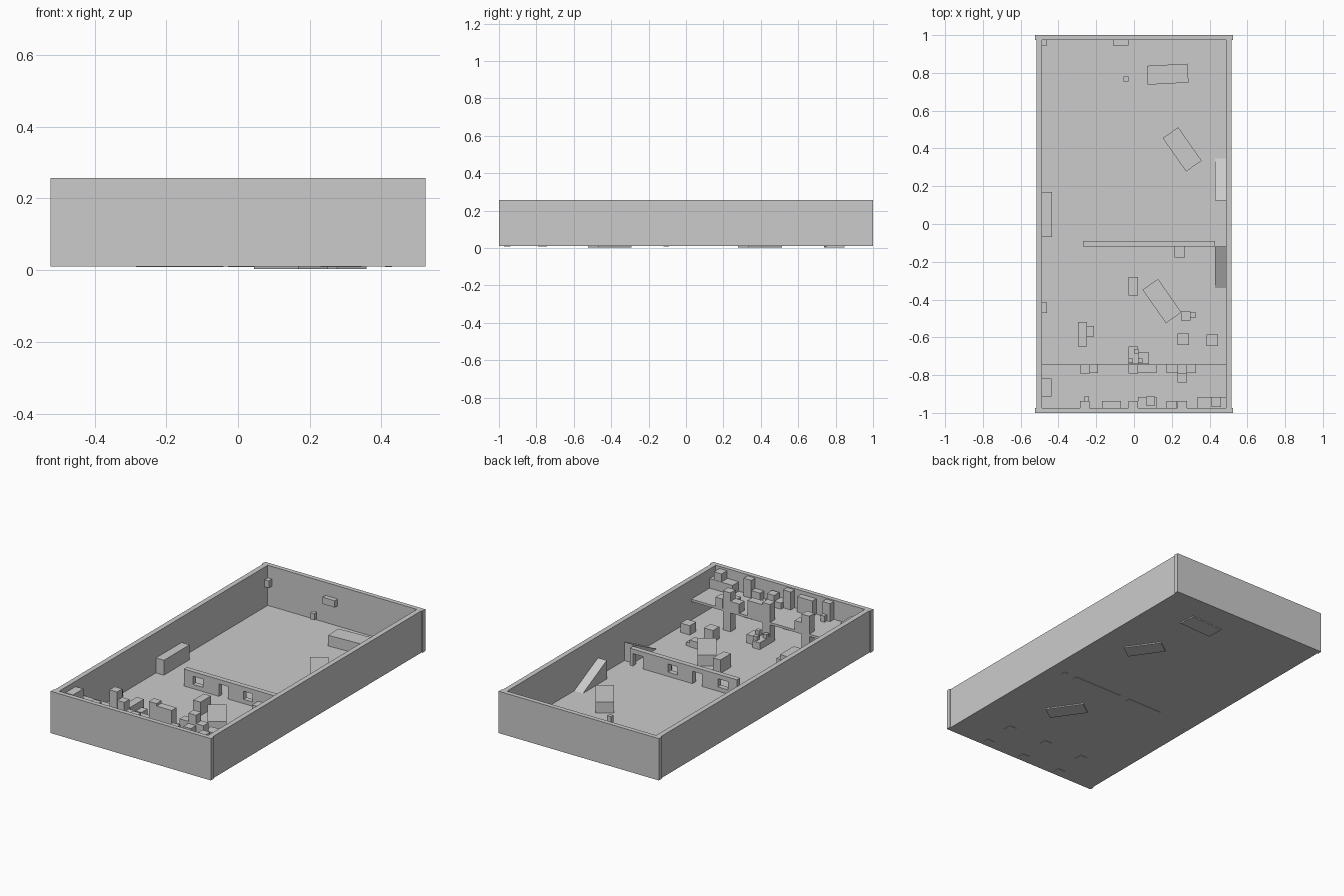
import bpy, bmesh, math


def solid(name, verts, faces, loc=(0, 0, 0), rz=0):
    me = bpy.data.meshes.new(name)
    me.from_pydata(verts, [], faces)
    bm = bmesh.new()
    bm.from_mesh(me)
    bmesh.ops.recalc_face_normals(bm, faces=bm.faces)
    bm.to_mesh(me)
    bm.free()
    ob = bpy.data.objects.new(name, me)
    ob.location = loc
    ob.rotation_euler.z = rz
    bpy.context.collection.objects.link(ob)
    return ob


CUBE = [(0, 1, 3, 2), (4, 6, 7, 5), (0, 4, 5, 1), (2, 3, 7, 6), (0, 2, 6, 4), (1, 5, 7, 3)]


def box(name, x0, x1, y0, y1, z0, z1, loc=(0, 0, 0), rz=0):
    return solid(name, [(x, y, z) for x in (x0, x1) for y in (y0, y1) for z in (z0, z1)], CUBE, loc, rz)


F = 0.02     # floor top
B = 0.008    # underside of boxes that reach through the floor
P = 0.144    # balcony top

# Arena shell
box("floor", -.515, .515, -.99, .99, .01, F)
for s in (-1, 1):
    box("side_wall", *sorted((s * .487, s * .517)), -.99, .99, .01, .257)
    box("end_wall", -.523, .523, *sorted((s * .973, s * 1.0)), .01, .257)

# Dividing wall with two doors and two windows, made from upright and infill pieces
y0, y1, top = -.12, -.09, .12
edges = [-.27, -.21, -.145, -.04, .02, .12, .18, .345, .41, .43]
for a, b in zip(edges[0::2], edges[1::2]):
    box("divider_upright", a, b, y0, y1, B, top)
for a, b, kind in [(-.21, -.145, "window"), (-.04, .02, "door"), (.12, .18, "window"), (.345, .41, "door")]:
    box("lintel", a, b, y0, y1, .093, top)
    if kind == "window":
        box("window_sill", a, b, y0, y1, B, .045)

# Two ramps against the right wall
for name, lo, hi in [("back_ramp", .367, .125), ("front_ramp", -.36, -.12)]:
    tri = [(lo, .01), (hi, .01), (hi, .13)]
    solid(name, [(x, y, z) for x in (.43, .487) for y, z in tri],
          [(0, 1, 2), (3, 5, 4), (0, 3, 4, 1), (1, 4, 5, 2), (2, 5, 3, 0)])

# Balcony slab and its pillars
box("balcony", -.487, .487, -.973, -.745, P - .014, P)
for x in (-.285, -.028, .23):
    box("front_pillar", x, x + .05, -.792, -.743, B, .25)
    box("rear_pillar", x, x + .05, -.973, -.937, B, .25)

# Crates standing on the balcony
for c in [(-.235, -.19, -.79, -.742, .2), (.02, .12, -.79, -.745, .235), (.172, .23, -.79, -.742, .2),
          (.28, .327, -.79, -.742, .2), (.23, .28, -.84, -.792, .19), (-.487, -.438, -.913, -.818, .225),
          (-.265, -.238, -.937, -.913, .18), (-.17, -.07, -.973, -.937, .235), (.02, .12, -.973, -.915, .18),
          (.172, .228, -.973, -.937, .19), (.337, .487, -.973, -.915, .2)]:
    box("balcony_crate", *c[:4], P, c[4])
box("upper_crate", .063, .11, -.96, -.912, .18, .215)
box("upper_crate", .41, .46, -.968, -.917, .2, .247)

# Crates standing on the floor
for c in [(-.297, -.25, -.648, -.52, .1), (-.25, -.213, -.595, -.54, .06), (-.487, -.46, -.47, -.415, .06),
          (-.028, .02, -.378, -.28, .1), (-.028, .02, -.742, -.648, .06), (.02, .08, -.742, -.68, .07),
          (.215, .27, -.178, -.12, .06), (.25, .3, -.51, -.463, .06), (.3, .327, -.495, -.468, .04),
          (.23, .29, -.64, -.58, .09), (.385, .445, -.645, -.585, .075), (-.487, -.435, -.07, .17, .108)]:
    box("floor_crate", *c[:4], B + .003, c[4])
for x, y, z in [(0, -.685, .06), (-.028, -.735, .06), (.02, -.735, .07)]:
    box("small_crate", x, x + .024, y, y + .024, z, z + .024)

# Turned containers
for x, y, deg in [(.148, -.408, -55), (.255, .395, -55), (.178, .793, 3)]:
    box("container", -.108, .108, -.05, .05, .003, .083, (x, y, 0), math.radians(deg))

# Blocks hung at the far end
box("corner_block", -.487, -.46, .945, .973, .14, .182)
box("wall_block", -.11, -.03, .945, .973, .14, .18)
box("floating_block", -.055, -.03, .755, .78, .137, .177)
